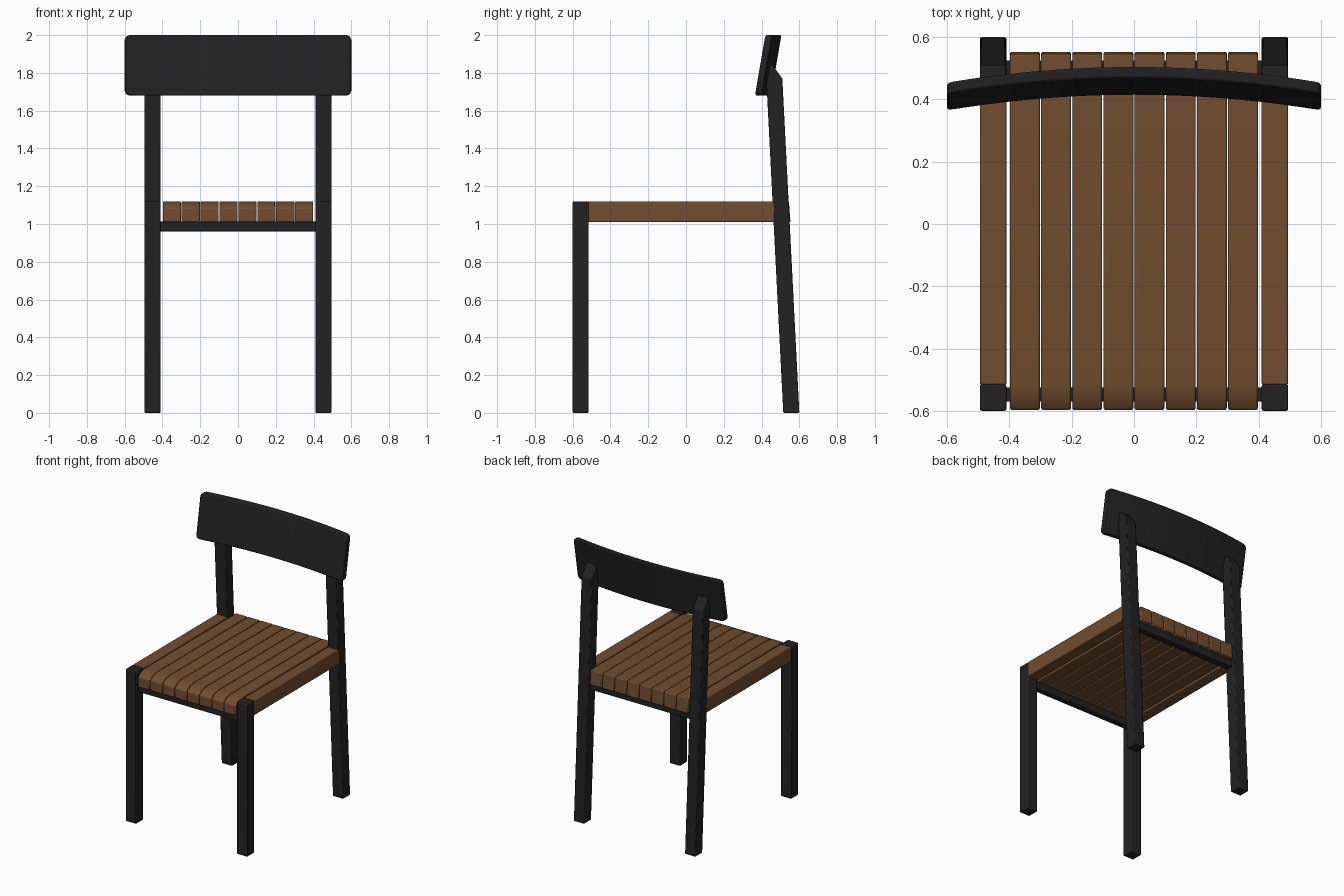
import bpy, bmesh

if "Cube" in bpy.data.objects:
    bpy.data.objects.remove(bpy.data.objects["Cube"])

def material(name, rgb):
    m = bpy.data.materials.new(name)
    m.diffuse_color = (*rgb, 1)
    m.use_nodes = True
    m.node_tree.nodes["Principled BSDF"].inputs["Base Color"].default_value = m.diffuse_color
    return m

BLACK = material("black_wood", (0.016, 0.016, 0.016))
BROWN = material("brown_wood", (0.165, 0.075, 0.028))

def finish(bm, name, mat, bevel):
    bmesh.ops.recalc_face_normals(bm, faces=bm.faces)
    me = bpy.data.meshes.new(name)
    bm.to_mesh(me)
    bm.free()
    me.materials.append(mat)
    ob = bpy.data.objects.new(name, me)
    bpy.context.collection.objects.link(ob)
    if bevel:
        b = ob.modifiers.new("bevel", "BEVEL")
        b.width = bevel
        b.segments = 2
        b.limit_method = "ANGLE"
        b.angle_limit = 0.6
    bpy.ops.object.select_all(action="DESELECT")
    bpy.context.view_layer.objects.active = ob
    ob.select_set(True)
    bpy.ops.object.shade_smooth_by_angle()
    return ob

def extrude_x(name, yz, x0, x1, mat, bevel=0.006):
    """Side profile (y, z) extruded from x0 to x1."""
    bm = bmesh.new()
    f = bm.faces.new([bm.verts.new((x0, y, z)) for y, z in yz])
    r = bmesh.ops.extrude_face_region(bm, geom=[f])
    vs = [v for v in r["geom"] if isinstance(v, bmesh.types.BMVert)]
    bmesh.ops.translate(bm, verts=vs, vec=(x1 - x0, 0, 0))
    return finish(bm, name, mat, bevel)

def rect(y0, y1, z0, z1):
    return [(y0, z0), (y1, z0), (y1, z1), (y0, z1)]

# Legs and side rails, mirrored left and right
for side, s in (("left", -1), ("right", 1)):
    x0, x1 = sorted((s * 0.41, s * 0.495))
    extrude_x("front_leg_" + side, rect(-0.6, -0.515, 0, 1.12), x0, x1, BLACK)
    extrude_x("back_leg_" + side,
              [(0.515, 0), (0.6, 0), (0.51, 1.77), (0.452, 1.85), (0.435, 1.85), (0.425, 1.77)],
              x0, x1, BLACK)
    extrude_x("side_rail_" + side, rect(-0.517, 0.47, 1.01, 1.12), x0, x1, BROWN)

# Seat slats with an eased front edge and a back end following the leg slope
slat = [(-0.597, 1.01), (0.553, 1.01), (0.545, 1.12), (-0.515, 1.12), (-0.56, 1.112), (-0.597, 1.085)]
for i in range(8):
    x = -0.35 + i * 0.1
    extrude_x("seat_slat_%d" % (i + 1), slat, x - 0.048, x + 0.048, BROWN)

# Cross bars under the seat
extrude_x("front_cross_bar", rect(-0.57, -0.525, 0.96, 1.012), -0.415, 0.415, BLACK, 0.004)
extrude_x("back_cross_bar", rect(0.475, 0.525, 0.96, 1.012), -0.415, 0.415, BLACK, 0.004)

# Backrest: rounded panel, leaning back and bowed in plan
W, Z0, Z1, R, T, N = 0.6, 1.68, 2.0, 0.025, 0.036, 24
bm = bmesh.new()

def column(x, inset):
    col = []
    for y_off in (-T / 2, T / 2):
        for z in (Z0 + inset, Z1 - inset):
            y = 0.382 + 0.055 * (z - Z0) / (Z1 - Z0) + 0.05 * (1 - (x / W) ** 2) + y_off
            col.append(bm.verts.new((x, y, z)))
    return [col[0], col[2], col[3], col[1]]

xs = [-W + R * t for t in (0, 0.3)] + [-W + R + 2 * (W - R) * i / N for i in range(N + 1)] \
    + [W - R * t for t in (0.3, 0)]
rings = []
for x in xs:
    d = max(0, abs(x) - (W - R))
    rings.append(column(x, R - (max(0, R * R - d * d)) ** 0.5))
for a, b in zip(rings, rings[1:]):
    for k in range(4):
        bm.faces.new((a[k], a[(k + 1) % 4], b[(k + 1) % 4], b[k]))
bm.faces.new(rings[0])
bm.faces.new(rings[-1])
finish(bm, "backrest", BLACK, 0.006)
